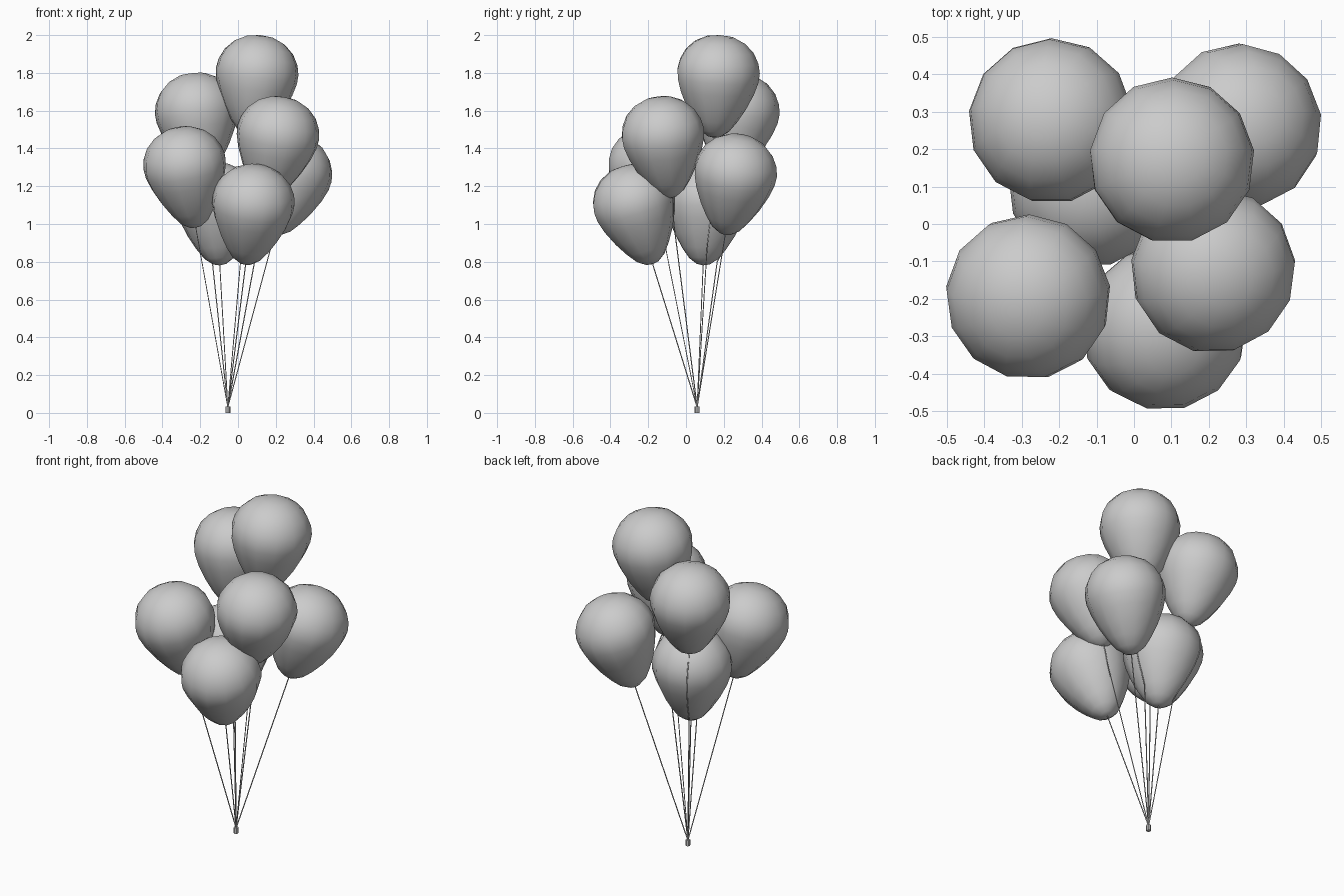
import bpy, bmesh, math
from mathutils import Vector

cube = bpy.data.objects.get("Cube")
if cube:
    bpy.data.objects.remove(cube, do_unlink=True)

SIDES = 13
KNOT = Vector((-0.054, 0.059, 0.03))
UP = Vector((0, 0, 1))

# Balloon outline as (radius, height along its axis), bottom to top
PROFILE = [(0, -0.335), (0.035, -0.328), (0.078, -0.298), (0.118, -0.245),
           (0.16, -0.175), (0.197, -0.095), (0.217, -0.03), (0.221, 0.02),
           (0.211, 0.07), (0.183, 0.125), (0.135, 0.172), (0.072, 0.202), (0, 0.211)]

CENTRES = {
    "top": (0.10, 0.169, 1.79),
    "back_right": (-0.22, 0.274, 1.59),
    "front_left": (0.21, -0.123, 1.465),
    "front_right": (-0.281, -0.193, 1.305),
    "back_left": (0.279, 0.26, 1.265),
    "low_front": (0.08, -0.275, 1.105),
    "low_back": (-0.115, 0.105, 1.115),
}


def material(name, value):
    mat = bpy.data.materials.new(name)
    mat.use_nodes = True
    colour = (value, value, value, 1)
    mat.diffuse_color = colour
    for node in mat.node_tree.nodes:
        if node.type == 'BSDF_PRINCIPLED':
            node.inputs["Base Color"].default_value = colour
    return mat


GREY = material("balloon_grey", 0.6)


def add_object(name, data):
    obj = bpy.data.objects.new(name, data)
    bpy.context.collection.objects.link(obj)
    data.materials.append(GREY)
    return obj


def balloon_mesh():
    bm = bmesh.new()
    verts = [bm.verts.new((0, r, z)) for r, z in PROFILE]
    edges = [bm.edges.new(pair) for pair in zip(verts, verts[1:])]
    bmesh.ops.spin(bm, geom=verts + edges, axis=UP, cent=(0, 0, 0),
                   angle=math.tau, steps=SIDES)
    bmesh.ops.remove_doubles(bm, verts=bm.verts, dist=0.0005)
    bmesh.ops.recalc_face_normals(bm, faces=bm.faces)
    for face in bm.faces:
        face.smooth = True
    mesh = bpy.data.meshes.new("balloon")
    bm.to_mesh(mesh)
    bm.free()
    return mesh


def radius_at(h):
    for (r0, h0), (r1, h1) in zip(PROFILE, PROFILE[1:]):
        if h0 <= h <= h1:
            return r0 + (r1 - r0) * (h - h0) / (h1 - h0)
    return 0


def pushed_out(point, own):
    # Keep a string on the outside of the other balloons
    for name, c in CENTRES.items():
        if name == own:
            continue
        axis = (Vector(c) - KNOT).normalized()
        offset = point - Vector(c)
        h = offset.dot(axis)
        side = offset - axis * h
        gap = radius_at(h) + 0.003 - side.length
        if radius_at(h) > 0 and gap > 0:
            point = point + side.normalized() * gap
    return point


def add_string(name, start):
    steps = 24
    points = [pushed_out(start.lerp(KNOT, i / steps), name) for i in range(steps + 1)]
    curve = bpy.data.curves.new("string", 'CURVE')
    curve.dimensions = '3D'
    curve.bevel_depth = 0.003
    curve.bevel_resolution = 0
    spline = curve.splines.new('POLY')
    spline.points.add(steps)
    for slot, p in zip(spline.points, points):
        slot.co = (*p, 1)
    add_object(name + "_string", curve)


# Balloons lean away from the knot, each with its string
for name, c in CENTRES.items():
    centre = Vector(c)
    axis = (centre - KNOT).normalized()
    balloon = add_object(name + "_balloon", balloon_mesh())
    balloon.location = centre
    balloon.rotation_mode = 'QUATERNION'
    balloon.rotation_quaternion = UP.rotation_difference(axis)
    add_string(name, centre + axis * PROFILE[0][1])

# Knot that gathers the strings
bm = bmesh.new()
bmesh.ops.create_cone(bm, cap_ends=True, segments=8, radius1=0.013, radius2=0.013, depth=0.034)
mesh = bpy.data.meshes.new("knot")
bm.to_mesh(mesh)
bm.free()
add_object("string_knot", mesh).location = (KNOT.x, KNOT.y, 0.017)
